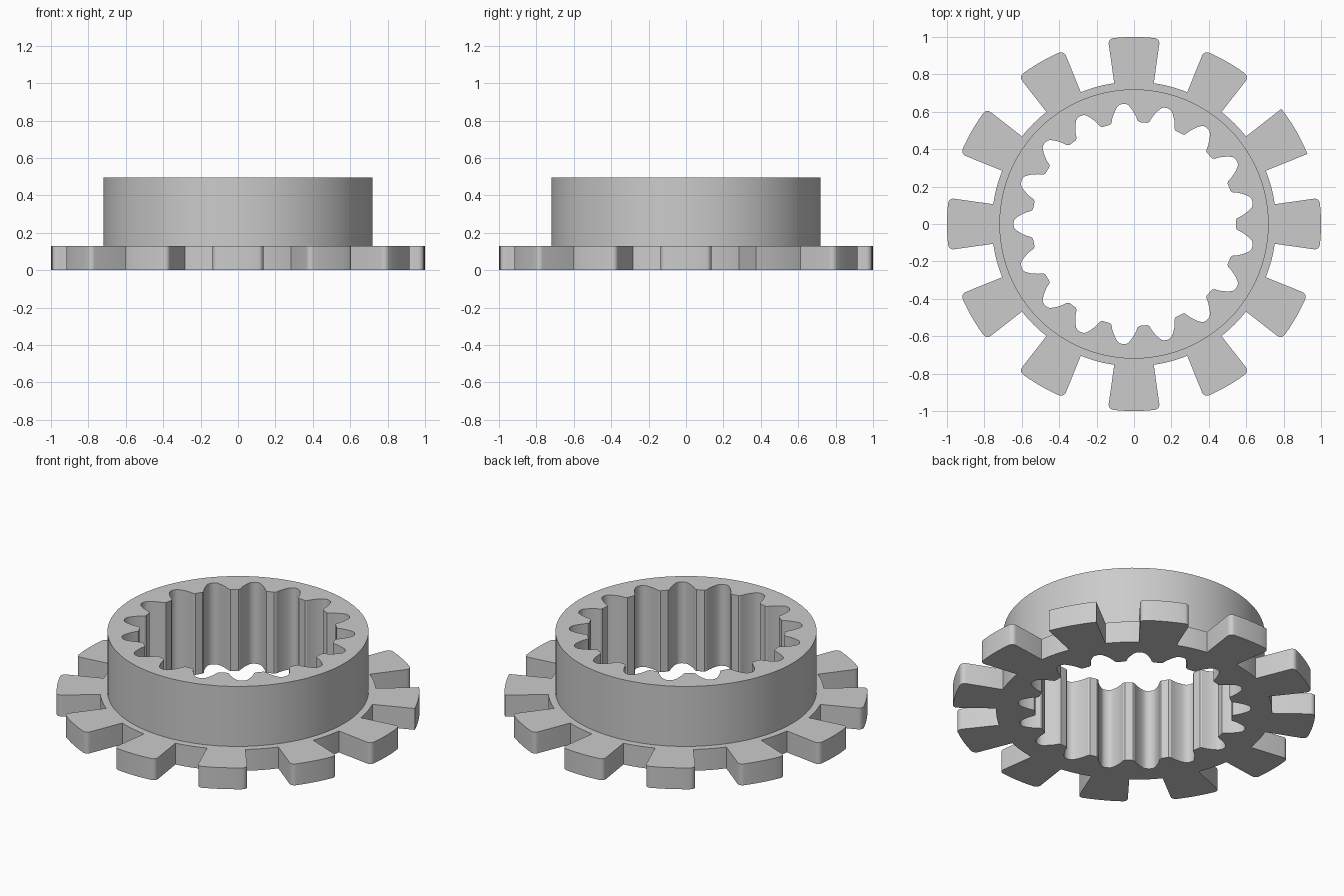
import bpy, bmesh
from math import cos, sin, pi, radians, atan2, hypot

if "Cube" in bpy.data.objects:
    bpy.data.objects.remove(bpy.data.objects["Cube"], do_unlink=True)

FLANGE_Z, TOP_Z = 0.13, 0.495
HUB_R, SLOT_R, OUTER_R = 0.72, 0.76, 1.0
LUGS, SPLINES = 12, 17


def polar(r, a):
    return (r * cos(a), r * sin(a))


def lug_half(sharp):
    """Upper half of a lug outline centred on +x, from the middle of its rim to the slot floor."""
    half, c = radians(8.0), 0.0 if sharp else 0.028
    inner = OUTER_R - c
    corner = half - c / inner
    pts = [polar(OUTER_R, corner * i / 3) for i in range(4)]
    if not sharp:
        x, y = polar(inner, corner)
        for i in range(1, 6):
            dx, dy = polar(c, corner + (pi / 2) * i / 5)
            pts.append((x + dx, y + dy))
    pts.append(polar(SLOT_R, half))
    pts += [polar(SLOT_R, half + (pi / LUGS - half) * i / 3) for i in (1, 2, 3)]
    return pts


def spline_half():
    """Upper half of an inward spline tooth centred on +x, from its tip to the groove root."""
    return [(0.545, 0), (0.545, 0.022), (0.552, 0.032), (0.575, 0.043),
            (0.597, 0.058), (0.615, 0.073), (0.629, 0.088),
            polar(0.642, radians(9.0)), polar(0.645, pi / SPLINES)]


def repeat(count, half_fn):
    """Mirror a half profile and repeat it around the axis as one closed loop."""
    loop = []
    for k in range(count):
        half = half_fn(k)
        whole = [(x, -y) for x, y in half[:0:-1]] + half[:-1]
        for x, y in whole:
            loop.append(polar(hypot(x, y), atan2(y, x) + 2 * pi * k / count))
    return loop


bm = bmesh.new()


def ring(points, z):
    verts = [bm.verts.new((x, y, z)) for x, y in points]
    edges = [bm.edges.new((v, verts[(i + 1) % len(verts)])) for i, v in enumerate(verts)]
    return verts, edges


def wall(low, high):
    a, b = low[0], high[0]
    for i in range(len(a)):
        j = (i + 1) % len(a)
        bm.faces.new((a[i], a[j], b[j], b[i]))


def cap(outer, inner):
    bmesh.ops.triangle_fill(bm, edges=outer[1] + inner[1], use_beauty=True, normal=(0, 0, 1))


outline = repeat(LUGS, lambda k: lug_half(k == 1))
bore = repeat(SPLINES, lambda k: spline_half())
circle = [polar(HUB_R, 2 * pi * i / 96) for i in range(96)]

# Lugged flange, hub and splined bore as one watertight solid
flange_low, flange_high = ring(outline, 0), ring(outline, FLANGE_Z)
hub_low, hub_high = ring(circle, FLANGE_Z), ring(circle, TOP_Z)
bore_low, bore_high = ring(bore, 0), ring(bore, TOP_Z)
cap(flange_low, bore_low)
cap(flange_high, hub_low)
cap(hub_high, bore_high)
wall(flange_low, flange_high)
wall(hub_low, hub_high)
wall(bore_low, bore_high)
bmesh.ops.recalc_face_normals(bm, faces=bm.faces[:])

mesh = bpy.data.meshes.new("splined_collar")
bm.to_mesh(mesh)
bm.free()
collar = bpy.data.objects.new("splined_collar", mesh)
bpy.context.collection.objects.link(collar)

# Plain grey metal
grey = bpy.data.materials.new("plain_grey")
grey.use_nodes = True
colour = (0.6, 0.6, 0.6, 1)
grey.diffuse_color = colour
grey.node_tree.nodes["Principled BSDF"].inputs["Base Color"].default_value = colour
mesh.materials.append(grey)

bpy.ops.object.select_all(action='DESELECT')
collar.select_set(True)
bpy.context.view_layer.objects.active = collar
bpy.ops.object.shade_smooth_by_angle(angle=radians(25))
